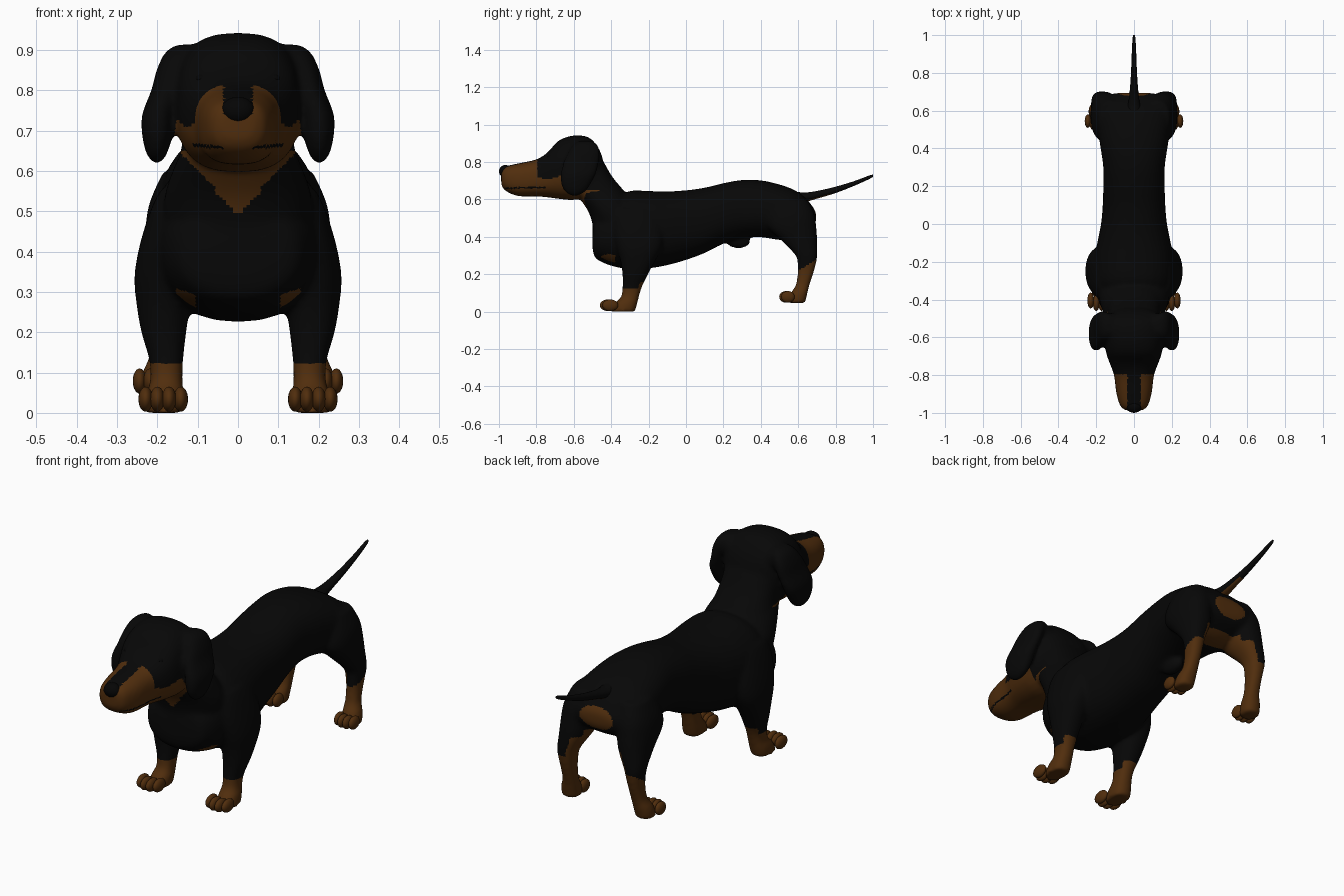
import bpy, bmesh, math
from mathutils import Matrix


def material(name, rgb):
    m = bpy.data.materials.new(name)
    m.diffuse_color = (*rgb, 1)
    return m


BLACK = material("black coat", (0.0022, 0.0022, 0.0022))
TAN = material("tan markings", (0.082, 0.027, 0.004))
DARK = material("nose and eye black", (0.0015, 0.0015, 0.0015))


def spline(p0, p1, p2, p3, u):
    return [0.5 * (2 * b + (c - a) * u + (2 * a - 5 * b + 4 * c - d) * u * u
                   + (3 * b - a - 3 * c + d) * u ** 3)
            for a, b, c, d in zip(p0, p1, p2, p3)]


def loft(bm, axis, rings, side=1, n=28, p=2.3, sub=4):
    """Skin rounded sections (t, x0, x1, b0, b1) along axis y (b = z) or z (b = y)."""
    fine = []
    last = len(rings) - 1
    for i in range(last):
        q = [rings[max(0, min(last, i + k))] for k in (-1, 0, 1, 2)]
        fine += [spline(*q, j / sub) for j in range(sub)]
    fine.append(rings[-1])
    loops = []
    for t, x0, x1, b0, b1 in fine:
        loop = []
        for k in range(n):
            a = 2 * math.pi * k / n
            c, s = math.cos(a), math.sin(a)
            x = (x0 + x1) / 2 + (x1 - x0) / 2 * math.copysign(abs(c) ** (2 / p), c)
            b = (b0 + b1) / 2 + (b1 - b0) / 2 * math.copysign(abs(s) ** (2 / p), s)
            loop.append(bm.verts.new((x * side, t, b) if axis == 'y' else (x * side, b, t)))
        loops.append(loop)
    for l0, l1 in zip(loops, loops[1:]):
        for k in range(n):
            bm.faces.new((l0[k], l0[(k + 1) % n], l1[(k + 1) % n], l1[k]))
    bm.faces.new(loops[0])
    bm.faces.new(loops[-1])


def ball(bm, loc, radii):
    bmesh.ops.create_uvsphere(bm, u_segments=20, v_segments=14, radius=1,
                              matrix=Matrix.Translation(loc) @ Matrix.Diagonal((*radii, 1)))


def finish(bm, name, mats):
    bmesh.ops.recalc_face_normals(bm, faces=bm.faces)
    me = bpy.data.meshes.new(name)
    bm.to_mesh(me)
    bm.free()
    for m in mats:
        me.materials.append(m)
    ob = bpy.data.objects.new(name, me)
    bpy.context.collection.objects.link(ob)
    for f in me.polygons:
        f.use_smooth = True
    return ob


def sym(rows):
    return [(t, -w, w, b0, b1) for t, b0, b1, w in rows]


body = bmesh.new()
# trunk: y, bottom, top, half width
loft(body, 'y', sym([
    (-.50, .34, .43, .07), (-.487, .29, .50, .14), (-.44, .26, .55, .175),
    (-.38, .24, .60, .195), (-.30, .226, .645, .21), (-.20, .231, .645, .212),
    (-.10, .248, .643, .195), (0, .276, .649, .175), (.10, .313, .663, .166),
    (.20, .363, .687, .163), (.30, .393, .704, .163), (.40, .398, .702, .177),
    (.50, .383, .68, .192), (.58, .388, .65, .197), (.64, .418, .607, .182),
    (.68, .448, .557, .142), (.695, .48, .53, .08)]))
# neck: z, front, back, half width
loft(body, 'z', sym([
    (.42, -.495, -.2, .17), (.48, -.503, -.22, .185), (.54, -.525, -.26, .182),
    (.60, -.565, -.30, .163), (.65, -.60, -.335, .142), (.72, -.60, -.393, .134),
    (.80, -.60, -.44, .125), (.87, -.60, -.485, .09)]))
# head and muzzle: y, bottom, top, half width
loft(body, 'y', sym([
    (-.988, .68, .75, .038), (-.968, .648, .775, .07), (-.90, .618, .792, .093),
    (-.80, .616, .814, .106), (-.74, .611, .852, .128), (-.68, .603, .915, .148),
    (-.60, .597, .942, .157), (-.52, .62, .932, .152), (-.47, .68, .878, .122),
    (-.445, .74, .82, .06)]), p=2.6)
# sheath under the belly
ball(body, (0, .28, .375), (.035, .065, .037))

for s in (1, -1):
    # ear base and hanging ear: z, inner, outer, front, back
    ball(body, (s * .118, -.535, .855), (.056, .065, .058))
    loft(body, 'z', [
        (.914, .105, .15, -.57, -.51), (.895, .11, .18, -.60, -.475),
        (.85, .13, .202, -.63, -.46), (.80, .143, .215, -.655, -.465),
        (.74, .158, .238, -.67, -.48), (.69, .163, .238, -.67, -.505),
        (.65, .173, .23, -.655, -.53), (.63, .183, .22, -.635, -.555),
        (.619, .195, .21, -.615, -.58)], s)
    # front leg
    loft(body, 'z', [
        (.55, .10, .195, -.37, -.17), (.50, .10, .218, -.39, -.14),
        (.42, .10, .243, -.39, -.12), (.34, .11, .257, -.37, -.13),
        (.27, .12, .252, -.35, -.165), (.20, .128, .24, -.34, -.203),
        (.13, .136, .22, -.34, -.236), (.08, .137, .218, -.347, -.251),
        (.045, .134, .228, -.38, -.26), (0, .136, .23, -.40, -.272)], s)
    # hind leg
    loft(body, 'z', [
        (.60, .06, .185, .47, .65), (.52, .06, .22, .44, .687),
        (.45, .07, .23, .44, .697), (.38, .09, .228, .51, .702),
        (.30, .133, .227, .586, .702), (.25, .143, .22, .596, .694),
        (.20, .148, .216, .596, .68), (.14, .15, .22, .586, .66),
        (.10, .15, .238, .56, .65), (.045, .155, .243, .545, .637)], s)

# fuse the body parts into one skin
raw = finish(body, "body", [BLACK, TAN, DARK])
re = raw.modifiers.new("fuse", 'REMESH')
re.mode = 'VOXEL'
re.voxel_size = .0085
sm = raw.modifiers.new("relax", 'SMOOTH')
sm.factor = .5
sm.iterations = 16
skin = bpy.data.meshes.new_from_object(raw.evaluated_get(bpy.context.evaluated_depsgraph_get()))
raw.modifiers.clear()
raw.data = skin
skin.materials.clear()
for m in (BLACK, TAN, DARK):
    skin.materials.append(m)


def coat(c, n):
    x, y, z = abs(c.x), c.y, c.z
    inward = n.x * c.x < 0 and abs(n.x) > .35
    if y < -.50 and z > .57 and x < .162 - .15 * max(0, z - .66):   # muzzle, cheeks, chin
        if -.97 < y < -.75 and abs(z - .662 - .03 * (y + .86)) < .004:
            return 2                                        # mouth line
        if y < -.795:
            return 0 if x < .034 and z > .74 else 1
        if y < -.57 and z < .705 + .3 * abs(y + .74) - .7 * max(0, y + .66):
            return 1
    if y < -.42 and .495 < z < .65 and n.y < 0:             # throat wedge
        if x < .058 * min(1, (z - .49) / .06) + max(0, z - .56):
            return 1
    if y < -.38 and .105 < x < .155 and abs(z - .285 - .3 * (x - .13)) < .016:
        return 1                                            # chest spots
    if -.45 < y < -.15 and z < (.16 if n.y > .5 else .12):
        return 1                                            # front feet
    if y > .4 and (z < .22 + .6 * max(0, y - .60) or (inward and z < .38 and y > .5)):
        return 1                                            # hind feet and inner legs
    if .52 < y < .655 and z < .41 and x < .12 and n.z < -.2:
        return 1                                            # groin
    if y > .6 and (x / .09) ** 2 + ((z - .507) / .053) ** 2 < 1:
        return 1                                            # patch under the tail
    return 0


for f in skin.polygons:
    f.use_smooth = True
    f.material_index = coat(f.center, f.normal)

# tail, tan underneath near its root
bm = bmesh.new()
loft(bm, 'y', sym([
    (.56, .575, .645, .045), (.63, .584, .637, .032), (.70, .604, .645, .023),
    (.80, .634, .668, .016), (.90, .673, .698, .012), (.98, .709, .728, .008),
    (1.0, .722, .732, .004)]), n=16, p=2)
tail = finish(bm, "tail", [BLACK, TAN])
for f in tail.data.polygons:
    f.material_index = int(f.normal.z < -.8 and .62 < f.center.y < .78)

# toes and eyes
for s, label in ((1, "left"), (-1, "right")):
    front, hind = bmesh.new(), bmesh.new()
    for k in range(4):
        mid = 1 - abs(k - 1.5) / 1.5
        ball(front, (s * (.142 + .029 * k), -.405 - .02 * mid, .034), (.018, .042, .031))
        ball(hind, (s * (.166 + .026 * k), .545 - .016 * mid, .079), (.017, .036, .031))
    finish(front, label + "_front_toes", [TAN])
    finish(hind, label + "_hind_toes", [TAN])
    bm = bmesh.new()
    ball(bm, (s * .088, -.722, .828), (.018, .018, .013))
    finish(bm, label + "_eye", [DARK])

# nose
bm = bmesh.new()
ball(bm, (0, -.966, .75), (.042, .034, .034))
finish(bm, "nose", [DARK])
